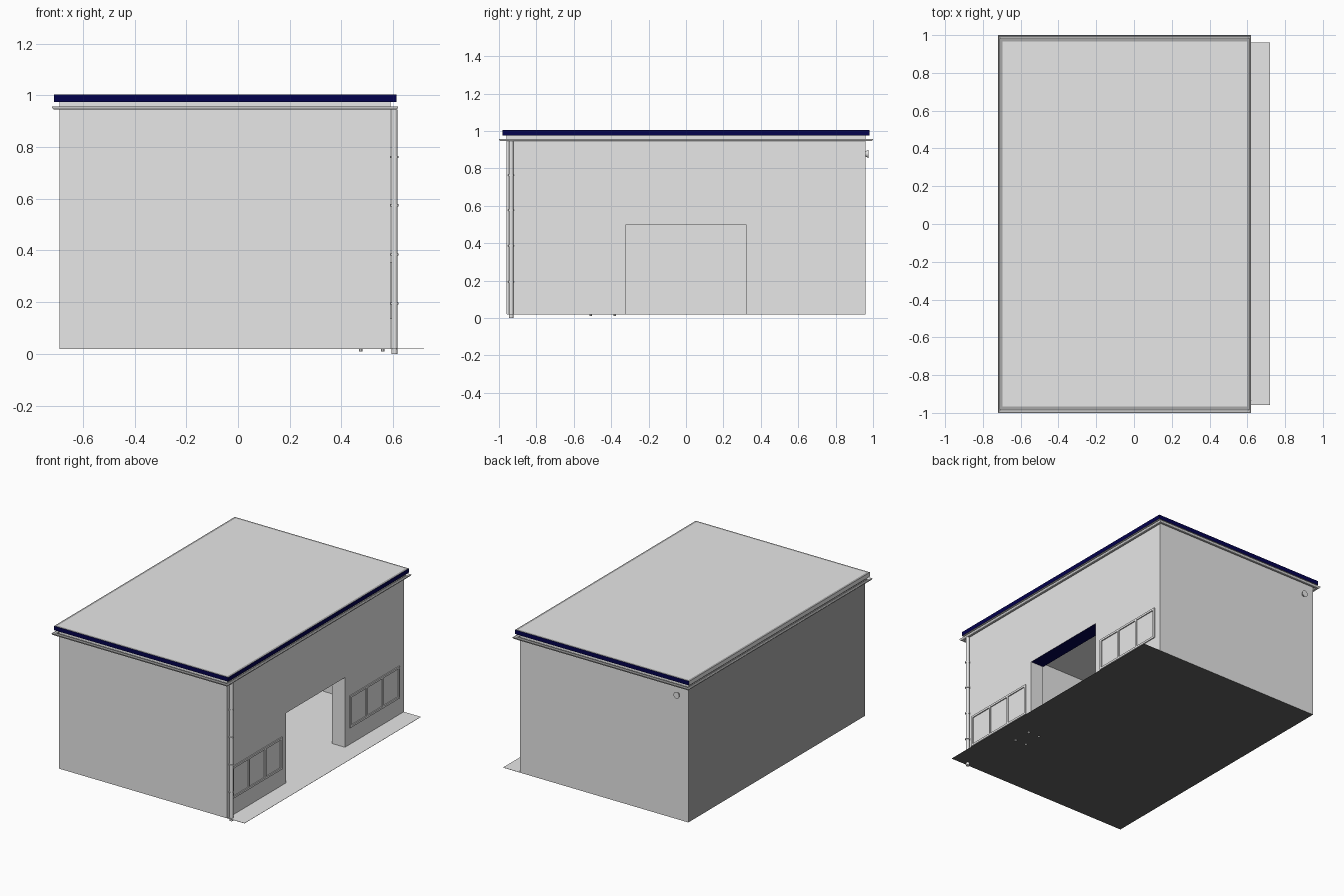
import bpy, bmesh, math
from mathutils import Matrix, Vector

if "Cube" in bpy.data.objects:
    bpy.data.objects.remove(bpy.data.objects["Cube"])


def material(name, rgb):
    m = bpy.data.materials.new(name)
    m.diffuse_color = (*rgb, 1)
    m.use_nodes = True
    m.node_tree.nodes["Principled BSDF"].inputs["Base Color"].default_value = m.diffuse_color
    return m


GREY = material("light grey", (0.8, 0.8, 0.8))
NAVY = material("navy blue", (0.001, 0.0005, 0.075))
DARK = material("dark grey", (0.12, 0.12, 0.115))
MID = material("mid grey", (0.39, 0.39, 0.39))


def finish(name, bm, mats=(GREY,), smooth=False):
    bmesh.ops.recalc_face_normals(bm, faces=bm.faces)
    me = bpy.data.meshes.new(name)
    bm.to_mesh(me)
    bm.free()
    for m in mats:
        me.materials.append(m)
    ob = bpy.data.objects.new(name, me)
    bpy.context.collection.objects.link(ob)
    if smooth:
        bpy.ops.object.select_all(action='DESELECT')
        ob.select_set(True)
        bpy.context.view_layer.objects.active = ob
        bpy.ops.object.shade_smooth_by_angle(angle=math.radians(40))
    return ob


def add_box(bm, x0, x1, y0, y1, z0, z1):
    mat = Matrix.Translation(((x0 + x1) / 2, (y0 + y1) / 2, (z0 + z1) / 2)) \
        @ Matrix.Diagonal((x1 - x0, y1 - y0, z1 - z0, 1))
    return bmesh.ops.create_cube(bm, size=1, matrix=mat)


def add_cyl(bm, x, y, z0, z1, r, seg=16):
    bmesh.ops.create_cone(bm, cap_ends=True, segments=seg, radius1=r, radius2=r,
                          depth=z1 - z0,
                          matrix=Matrix.Translation((x, y, (z0 + z1) / 2)))


X0, X1, Y, Z0, Z1 = -0.69, 0.59, 0.96, 0.02, 0.98
T, RT = 0.04, 0.1                      # wall and right wall thickness
DOOR_Y, DOOR_Z = 0.32, 0.5

# floor slab, running out in front of the entrance, dark underneath
bm = bmesh.new()
add_box(bm, X0, 0.72, -0.957, Y, 0.0185, Z0)
bm.normal_update()
for f in bm.faces:
    if f.normal.z < -0.5:
        f.material_index = 1
finish("floor_slab", bm, (GREY, DARK))

# front and back walls
bm = bmesh.new()
add_box(bm, X0, X1, -Y, -Y + T, Z0, Z1)
add_box(bm, X0, X1, Y - T, Y, Z0, Z1)
finish("front_and_back_walls", bm)

# left wall, darker on its outer face
bm = bmesh.new()
add_box(bm, X0 - 0.0005, X0 + T, -Y, Y, Z0, Z1)
bm.normal_update()
for f in bm.faces:
    if f.normal.x < -0.5:
        f.material_index = 1
finish("left_wall", bm, (GREY, MID))

# right wall with the wide entrance, navy soffit over the opening
bm = bmesh.new()
outline = [(-Y, Z0), (-DOOR_Y, Z0), (-DOOR_Y, DOOR_Z), (DOOR_Y, DOOR_Z),
           (DOOR_Y, Z0), (Y, Z0), (Y, Z1), (-Y, Z1)]
face = bm.faces.new([bm.verts.new((X1, y, z)) for y, z in outline])
ext = bmesh.ops.extrude_face_region(bm, geom=[face])
bmesh.ops.translate(bm, vec=(-RT, 0, 0),
                    verts=[v for v in ext["geom"] if isinstance(v, bmesh.types.BMVert)])
for f in bm.faces:
    if all(abs(v.co.z - DOOR_Z) < 1e-4 for v in f.verts):
        f.material_index = 1
finish("entrance_wall", bm, (GREY, NAVY))

# roof slab: navy fascia on front, back and right, darker rim on top
bm = bmesh.new()
add_box(bm, -0.712, 0.613, -0.982, 0.982, 0.975, 1.004)
bm.normal_update()
top = [f for f in bm.faces if f.normal.z > 0.5]
rim = bmesh.ops.inset_region(bm, faces=top, thickness=0.021)["faces"]
bm.normal_update()
for f in bm.faces:
    n = f.normal
    if abs(n.y) > 0.5 or n.x > 0.5:
        f.material_index = 1
for f in rim:
    f.material_index = 2
finish("roof", bm, (GREY, NAVY, MID))

# gutter: open trough swept round the building
bm = bmesh.new()
profile = [(0.003, 0.957), (0.003, 0.950), (0.009, 0.945), (0.022, 0.945),
           (0.028, 0.950), (0.030, 0.957), (0.027, 0.957), (0.024, 0.951),
           (0.020, 0.948), (0.010, 0.948), (0.006, 0.951), (0.006, 0.957)]
rings = []
for o, z in profile:
    hx, hy = 0.64 + o, 0.97 + o
    rings.append([bm.verts.new((-0.05 + sx * hx, sy * hy, z))
                  for sx, sy in ((-1, -1), (1, -1), (1, 1), (-1, 1))])
for i, a in enumerate(rings):
    b = rings[(i + 1) % len(rings)]
    for k in range(4):
        bm.faces.new((a[k], a[(k + 1) % 4], b[(k + 1) % 4], b[k]))
finish("gutter", bm)

# downpipe with collars
bm = bmesh.new()
px, py = 0.605, -0.935
add_cyl(bm, px, py, 0.0, 0.946, 0.012)
for z in (0.195, 0.385, 0.575, 0.762):
    add_cyl(bm, px, py, z - 0.004, z + 0.004, 0.016)
    add_box(bm, X1, px, py - 0.004, py + 0.004, z - 0.003, z + 0.003)
finish("downpipe", bm, smooth=True)


# three-pane window frames on the entrance wall
def window(name, y0, y1, z0=0.135, z1=0.355, w=0.014):
    bm = bmesh.new()
    xa, xb = X1, X1 + 0.007
    add_box(bm, xa, xb, y0, y1, z0, z0 + w)
    add_box(bm, xa, xb, y0, y1, z1 - w, z1)
    for i in range(4):
        c = y0 + w / 2 + i * (y1 - y0 - w) / 3
        add_box(bm, xa, xb, c - w / 2, c + w / 2, z0 + w, z1 - w)
    finish(name, bm)


window("near_window", -0.91, -0.37)
window("far_window", 0.37, 0.91)

# round lamp on the back wall
bm = bmesh.new()
rot = Matrix.Rotation(-math.pi / 2, 4, 'X')
bmesh.ops.create_cone(bm, cap_ends=True, segments=24, radius1=0.014, radius2=0.022,
                      depth=0.016, matrix=Matrix.Translation((-0.61, Y + 0.008, 0.877)) @ rot)
finish("wall_lamp", bm, smooth=True)

# small feet showing under the slab
bm = bmesh.new()
for x in (0.475, 0.56):
    for y in (-0.51, -0.38):
        add_cyl(bm, x, y, 0.01, 0.019, 0.007, seg=10)
finish("floor_feet", bm)
